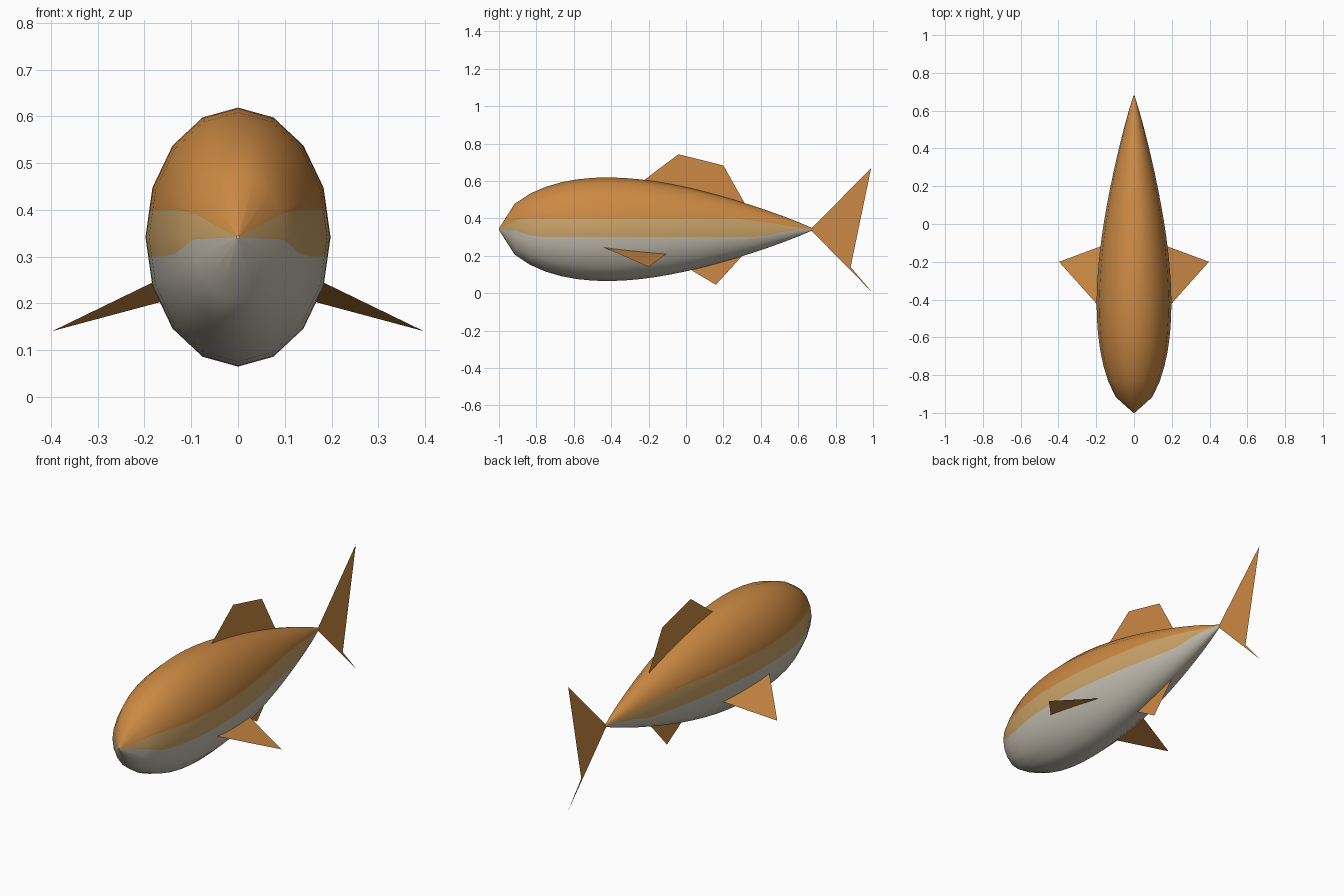
import bpy, bmesh, math

if "Cube" in bpy.data.objects:
    bpy.data.objects.remove(bpy.data.objects["Cube"], do_unlink=True)


def material(name, rgb):
    m = bpy.data.materials.new(name)
    m.use_nodes = True
    m.diffuse_color = (*rgb, 1)
    m.node_tree.nodes["Principled BSDF"].inputs["Base Color"].default_value = (*rgb, 1)
    return m


orange = material("orange", (0.60, 0.25, 0.056))
tan = material("tan", (0.60, 0.37, 0.14))
silver = material("silver", (0.57, 0.53, 0.45))


def add_object(name, bm, mats):
    mesh = bpy.data.meshes.new(name)
    bm.to_mesh(mesh)
    bm.free()
    for m in mats:
        mesh.materials.append(m)
    obj = bpy.data.objects.new(name, mesh)
    bpy.context.collection.objects.link(obj)
    return obj


# Body: rings of a 16-sided oval, with extra points along the colour borders
SIDES, RINGS = 16, 20
CENTRE, WIDE, TALL = 0.342, 0.198, 0.277
NOSE, LENGTH = -1.0, 1.68


def clamp(v, low, high):
    return max(low, min(high, v))


def radius(t):
    return max(0.015, max(0.0, math.sin(math.pi * t ** 0.65)) ** 0.85)


def ring_points(t):
    r = radius(t)
    y = NOSE + LENGTH * t
    step = TALL * math.sin(math.tau / SIDES) * r
    # Border positions within the facets just above and below the middle
    top = clamp(0.058 / step, 0.05, 0.94)
    top *= clamp((0.78 - y) / 0.28, 0.3, 1)
    low = clamp(0.042 / step, 0.05, 0.94)
    low *= clamp((y + 0.93) / 0.12, 0.05, 1) * clamp((0.62 - y) / 0.18, 0.05, 1)
    half = SIDES // 2
    stops = [0, top, *range(1, half), half - top, half,
             half + low, *range(half + 1, SIDES), SIDES - low]
    points = []
    for s in stops:
        i = math.floor(s)
        a, b = (math.tau * k / SIDES for k in (i, i + 1))
        f = s - i
        x = math.cos(a) * (1 - f) + math.cos(b) * f
        z = math.sin(a) * (1 - f) + math.sin(b) * f
        points.append((WIDE * r * x, y, CENTRE + TALL * r * z))
    return points


bm = bmesh.new()
rings = [[bm.verts.new(p) for p in ring_points(i / RINGS)] for i in range(RINGS + 1)]
count = len(rings[0])
middle = count // 2
for a, b in zip(rings, rings[1:]):
    for j in range(count):
        k = (j + 1) % count
        face = bm.faces.new((a[j], a[k], b[k], b[j]))
        face.smooth = True
        if j in (0, middle - 1, middle, count - 1):
            face.material_index = 1
        elif j > middle:
            face.material_index = 2
for end in (rings[0], rings[-1]):
    bm.faces.new(end).material_index = 2
bmesh.ops.recalc_face_normals(bm, faces=bm.faces)
add_object("body", bm, [orange, tan, silver])


# Fins: thin flat sheets
def fin(name, points):
    bm = bmesh.new()
    bm.faces.new([bm.verts.new(p) for p in points])
    bmesh.ops.triangulate(bm, faces=bm.faces)
    return add_object(name, bm, [orange])


def upright_fin(name, outline):
    return fin(name, [(0, y, z) for y, z in outline])


upright_fin("dorsal_fin", [(-0.23, 0.60), (-0.04, 0.743), (0.2, 0.683), (0.32, 0.47)])
upright_fin("anal_fin", [(0, 0.14), (0.16, 0.045), (0.31, 0.21)])
upright_fin("tail_fin", [(0.665, 0.34), (0.99, 0.67), (0.88, 0.545), (0.80, 0.34),
                         (0.88, 0.14), (0.995, 0.005)])

for side, label in ((1, "left"), (-1, "right")):
    fin(label + "_pectoral_fin", [(side * 0.16, -0.465, 0.256),
                                  (side * 0.397, -0.2, 0.141),
                                  (side * 0.14, -0.105, 0.21)])
